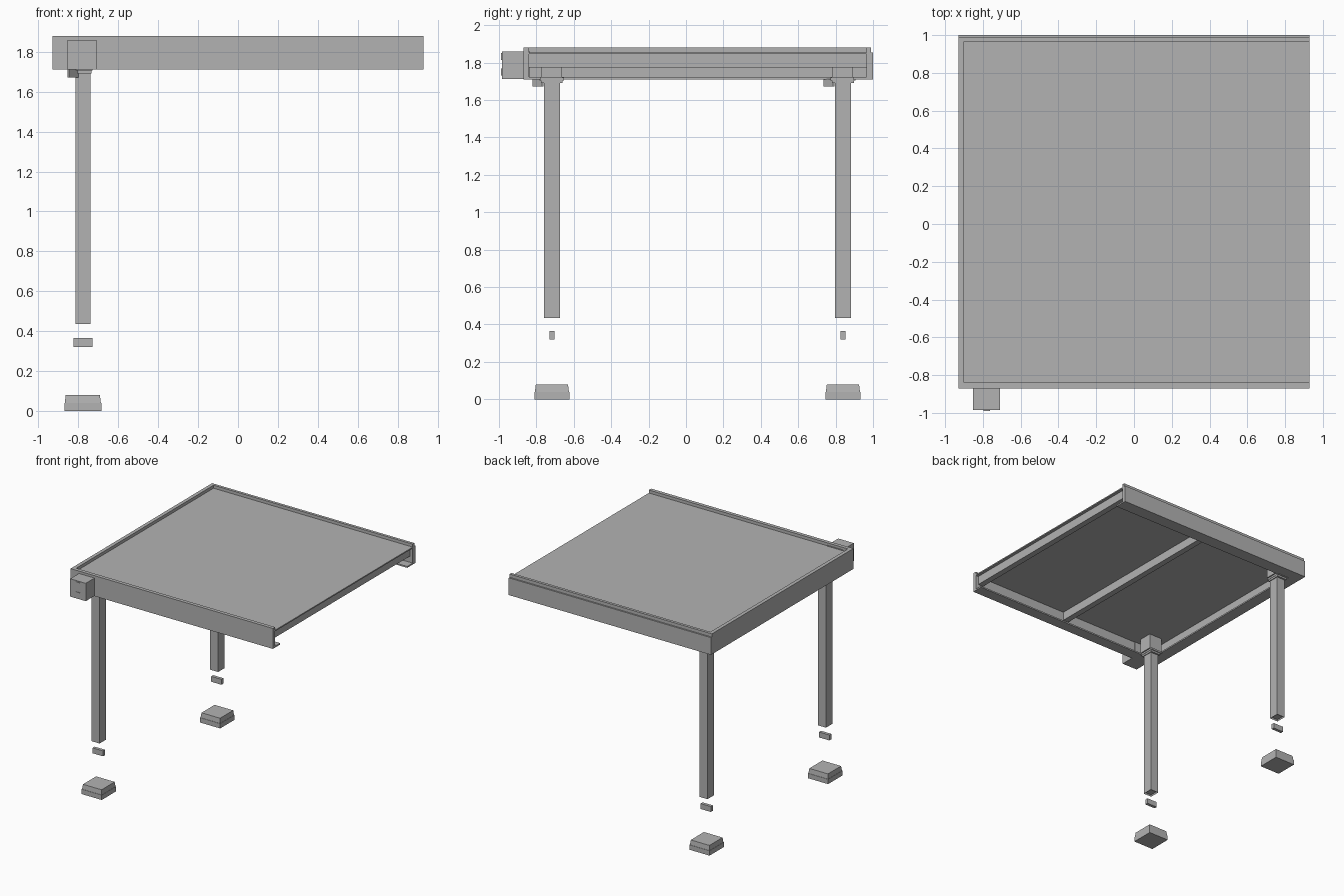
import bpy
import bmesh

if "Cube" in bpy.data.objects:
    bpy.data.objects.remove(bpy.data.objects["Cube"], do_unlink=True)

grey = bpy.data.materials.new("plain_grey")
grey.use_nodes = True
grey.diffuse_color = (0.45, 0.45, 0.45, 1)
grey.node_tree.nodes["Principled BSDF"].inputs["Base Color"].default_value = (0.45, 0.45, 0.45, 1)


def finish(name, bm):
    bmesh.ops.recalc_face_normals(bm, faces=bm.faces)
    mesh = bpy.data.meshes.new(name)
    bm.to_mesh(mesh)
    bm.free()
    mesh.materials.append(grey)
    obj = bpy.data.objects.new(name, mesh)
    bpy.context.collection.objects.link(obj)
    return obj


def box(name, x, y, z):
    """Box from its (min, max) range on each axis."""
    bm = bmesh.new()
    bmesh.ops.create_cube(bm, size=1)
    for v in bm.verts:
        v.co = [r[0] if c < 0 else r[1] for c, r in zip(v.co, (x, y, z))]
    return finish(name, bm)


def extrude(name, profile, place, start, end):
    """Sweep a closed profile straight between two stations."""
    bm = bmesh.new()
    rings = [[bm.verts.new(place(t, a, b)) for a, b in profile] for t in (start, end)]
    bm.faces.new(rings[0])
    bm.faces.new(rings[1])
    n = len(profile)
    for i in range(n):
        j = (i + 1) % n
        bm.faces.new((rings[0][i], rings[0][j], rings[1][j], rings[1][i]))
    return finish(name, bm)


LOW, DECK, TOP = 1.71, 1.845, 1.88


def along_x(t, a, b):
    return (t, a, b)


def along_y(t, a, b):
    return (a, t, b)


def edge_profile(outer, web, flange):
    """Upright web with an inward bottom flange."""
    return [(outer, LOW), (flange, LOW), (flange, LOW + 0.012), (web, LOW + 0.012),
            (web, TOP), (outer, TOP)]


# Edge beams of the roof
extrude("front_beam", edge_profile(-0.87, -0.84, -0.775), along_x, -0.93, 0.93)
extrude("side_beam", edge_profile(-0.93, -0.90, -0.83), along_y, -0.84, 0.965)
rear = [(1.0, LOW), (0.893, LOW), (0.893, LOW + 0.012), (0.965, LOW + 0.012),
        (0.965, TOP), (0.988, TOP), (0.988, 1.853), (1.0, 1.853)]
extrude("rear_beam", rear, along_x, -0.93, 0.93)

# Roof panel and the purlins beneath it
box("roof_panel", (-0.90, 0.93), (-0.84, 0.965), (DECK, DECK + 0.01))
for name, x in (("middle_purlin", 0.0), ("open_side_purlin", 0.88)):
    box(name, (x - 0.025, x + 0.025), (-0.84, 0.965), (1.773, DECK))

# Downpipe box with two square outlets on its face
box("front_box", (-0.853, -0.71), (-0.985, -0.835), (1.712, 1.86))
for name, z in (("upper_outlet", 1.833), ("lower_outlet", 1.75)):
    box(name, (-0.798, -0.762), (-0.989, -0.984), (z - 0.018, z + 0.018))

# Posts, brackets, pins and footings
for side, y in (("front", -0.717), ("rear", 0.839)):
    post = box(side + "_post", (-0.815, -0.74), (y - 0.043, y + 0.043), (0.435, 1.70))
    bm = bmesh.new()
    bm.from_mesh(post.data)
    bm.faces.ensure_lookup_table()
    base = min(bm.faces, key=lambda f: f.calc_center_median().z)
    bmesh.ops.inset_region(bm, faces=[base], thickness=0.008, depth=-0.012)
    bm.to_mesh(post.data)
    bm.free()
    box(side + "_lower_plate", (-0.822, -0.733), (y - 0.058, y + 0.058), (1.69, 1.705))
    box(side + "_upper_plate", (-0.835, -0.73), (y - 0.066, y + 0.066), (1.705, 1.72))
    box(side + "_post_head", (-0.84, -0.72), (y - 0.058, y + 0.054), (1.72, DECK))
    # Thin angled bracket beside the post
    bracket = [(-0.853, y - 0.105), (-0.846, y - 0.105), (-0.80, y - 0.052),
               (-0.80, y - 0.045), (-0.853, y - 0.098)]
    extrude(side + "_bracket", bracket, lambda t, a, b: (a, b, t), 1.672, 1.712)
    box(side + "_pin", (-0.825, -0.73), (y - 0.013, y + 0.013), (0.32, 0.365))
    box(side + "_footing_base", (-0.87, -0.685), (y - 0.094, y + 0.094), (0, 0.04))
    cap = box(side + "_footing_cap", (-0.868, -0.687), (y - 0.091, y + 0.091), (0.04, 0.08))
    for v in cap.data.vertices:
        if v.co.z > 0.06:
            v.co.x += 0.005 if v.co.x < -0.78 else -0.005
            v.co.y += 0.005 if v.co.y < y else -0.005
